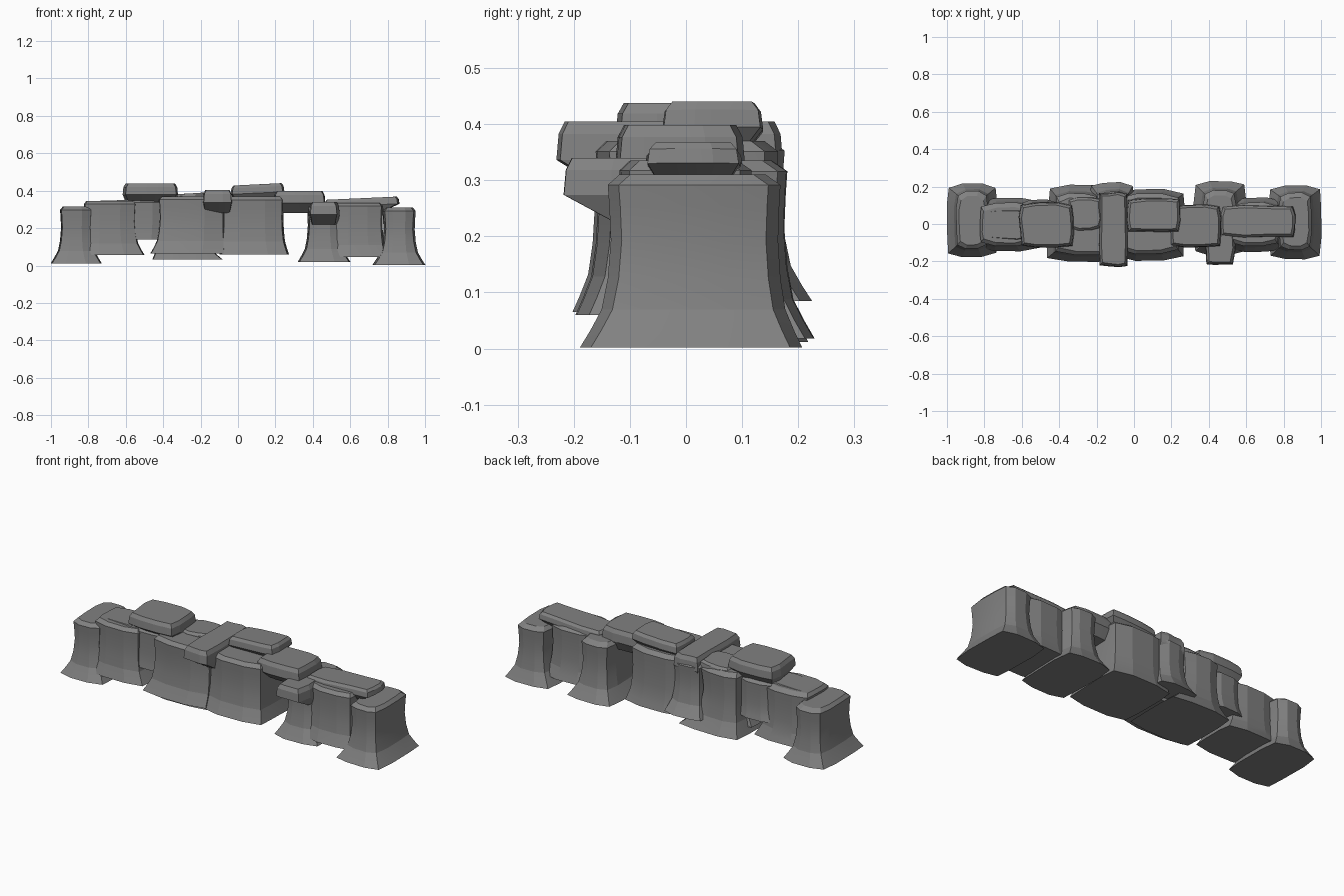
import bpy, bmesh, math, random

if "Cube" in bpy.data.objects:
    bpy.data.objects.remove(bpy.data.objects["Cube"])

random.seed(4)

# dark grey stone
stone = bpy.data.materials.new("dark_stone")
stone.diffuse_color = (.22, .22, .22, 1)
stone.use_nodes = True
stone.node_tree.nodes["Principled BSDF"].inputs["Base Color"].default_value = stone.diffuse_color


def loft(name, rings, bow_x=0.008, bow_y=0.02, jitter=0.003, tilt=0):
    """Closed stone: each ring is (x0, x1, y0, y1, z), sides bowed outwards."""
    bm = bmesh.new()
    loops = []
    wob = [(random.uniform(-jitter, jitter), random.uniform(-jitter, jitter)) for _ in range(12)]
    for x0, x1, y0, y1, z in rings:
        cx, cy = (x0 + x1) / 2, (y0 + y1) / 2
        hx, hy = (x1 - x0) / 2, (y1 - y0) / 2
        ax, ay = hx - bow_x, hy - bow_y
        pts = [(-ax, -ay), (-hx * .4, -hy), (hx * .4, -hy), (ax, -ay),
               (hx, -hy * .4), (hx, hy * .4), (ax, ay), (hx * .4, hy),
               (-hx * .4, hy), (-ax, ay), (-hx, hy * .4), (-hx, -hy * .4)]
        loops.append([bm.verts.new((cx + p[0] + w[0], cy + p[1] + w[1], z + tilt * p[0]))
                      for p, w in zip(pts, wob)])
    for a, b in zip(loops, loops[1:]):
        for i in range(12):
            j = (i + 1) % 12
            bm.faces.new((a[i], a[j], b[j], b[i]))
    bm.faces.new(loops[0][::-1])
    bm.faces.new(loops[-1])
    mesh = bpy.data.meshes.new(name)
    bm.to_mesh(mesh)
    bm.free()
    mesh.materials.append(stone)
    ob = bpy.data.objects.new(name, mesh)
    bpy.context.collection.objects.link(ob)
    bpy.context.view_layer.objects.active = ob
    ob.select_set(True)
    bpy.ops.object.shade_smooth_by_angle(angle=math.radians(10))
    ob.select_set(False)
    return ob


def flared_stone(name, base, waist, z0, z1):
    """Upright stone with a flared foot and a small bevel round the top."""
    rings = []
    for t, f in ((0, 1), (.1, .66), (.22, .3), (.4, .1), (.62, 0), (.82, .05), (.94, .1)):
        rings.append(tuple(w + (b - w) * f for b, w in zip(base, waist)) + (z0 + (z1 - z0) * t,))
    x0, x1, y0, y1 = waist
    rings.append((x0 + .01, x1 - .01, y0 + .015, y1 - .022, z1))
    loft(name, rings)


def cap_stone(name, x0, x1, y0, y1, z0, z1, under=(.03, .03, .03, .03), tilt=0):
    """Lying slab, tapered below by the given amounts and bevelled on top."""
    a, b, c, d = under
    h = z1 - z0
    loft(name, [(x0 + a, x1 - b, y0 + c, y1 - d, z0),
                (x0, x1, y0, y1, z0 + h * .45),
                (x0 + .004, x1 - .004, y0 + .004, y1 - .004, z0 + h * .82),
                (x0 + .015, x1 - .015, y0 + .015, y1 - .015, z1)], .008, .008, .005, tilt)


# upright stones: base bounds, waist bounds, bottom, top
flared_stone("left_end_stone", (-1, -.73, -.175, .215), (-.945, -.785, -.125, .17), .012, .316)
flared_stone("right_end_stone", (.72, 1, -.187, .205), (.78, .942, -.132, .162), .002, .31)
flared_stone("left_wall_stone", (-.85, -.5, -.145, .14), (-.82, -.55, -.115, .112), .055, .345)
flared_stone("left_link_stone", (-.62, -.40, -.10, .13), (-.60, -.40, -.09, .115), .14, .35)
flared_stone("left_middle_front_stone", (-.47, -.07, -.2, .1), (-.42, -.075, -.16, .08), .065, .37)
flared_stone("left_middle_back_stone", (-.46, -.08, -.15, .21), (-.42, -.2, -.10, .16), .032, .37)
flared_stone("small_back_stone", (-.24, .0, -.05, .222), (-.2, -.03, -.03, .168), .085, .37)
flared_stone("centre_stone", (-.1, .27, -.195, .185), (-.085, .24, -.155, .16), .06, .37)
flared_stone("right_middle_stone", (.32, .6, -.165, .23), (.375, .54, -.115, .176), .018, .335)
flared_stone("right_wall_stone", (.5, .8, -.15, .14), (.51, .77, -.115, .112), .045, .335)

# cap stones lying along the top
cap_stone("left_low_cap", -.825, -.53, -.09, .08, .27, .348, tilt=.03)
cap_stone("left_high_cap", -.612, -.325, -.122, .112, .33, .438, (.02, .02, .07, .03))
cap_stone("left_middle_cap", -.36, -.17, -.035, .14, .32, .385, tilt=.06)
cap_stone("crossing_cap", -.19, -.03, -.23, .168, .28, .405, (.01, .01, .09, .03))
cap_stone("centre_cap", -.035, .25, -.045, .14, .35, .434, tilt=.05)
cap_stone("right_high_cap", .19, .465, -.128, .105, .28, .398, (.02, .02, .06, .03))
cap_stone("right_front_cap", .38, .54, -.222, .06, .22, .34, (.01, .01, .1, .03))
cap_stone("right_long_cap", .46, .86, -.072, .098, .29, .36, (.03, .07, .02, .02), .045)
